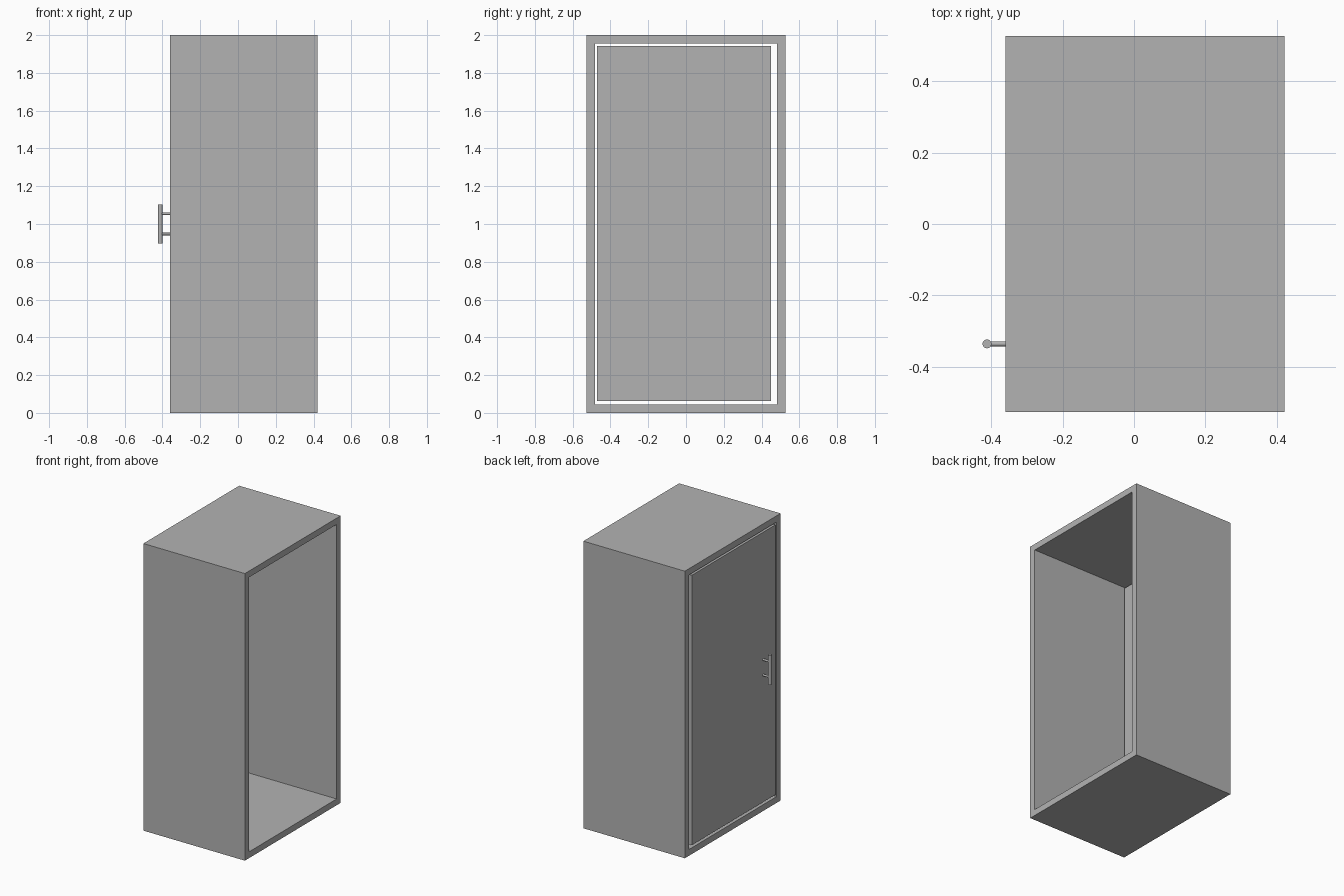
import bpy
import bmesh
import math
from mathutils import Matrix

if "Cube" in bpy.data.objects:
    bpy.data.objects.remove(bpy.data.objects["Cube"], do_unlink=True)

GREY = (0.45, 0.45, 0.45, 1.0)
grey = bpy.data.materials.new("plain_grey")
grey.use_nodes = True
grey.diffuse_color = GREY
grey.node_tree.nodes["Principled BSDF"].inputs["Base Color"].default_value = GREY

FRONT_X, BACK_X = -0.36, 0.422
HALF_Y, HEIGHT, WALL = 0.527, 2.0, 0.044


def add_object(name, bm):
    bmesh.ops.recalc_face_normals(bm, faces=bm.faces)
    mesh = bpy.data.meshes.new(name)
    bm.to_mesh(mesh)
    bm.free()
    mesh.materials.append(grey)
    obj = bpy.data.objects.new(name, mesh)
    bpy.context.collection.objects.link(obj)
    return obj


def rectangle(bm, x, y0, y1, z0, z1):
    return [bm.verts.new((x, y, z)) for y, z in ((y0, z0), (y1, z0), (y1, z1), (y0, z1))]


def cylinder(name, radius, length, matrix):
    bm = bmesh.new()
    bmesh.ops.create_cone(bm, cap_ends=True, segments=32, radius1=radius,
                          radius2=radius, depth=length, matrix=matrix)
    obj = add_object(name, bm)
    bpy.ops.object.select_all(action="DESELECT")
    obj.select_set(True)
    bpy.context.view_layer.objects.active = obj
    bpy.ops.object.shade_smooth_by_angle(angle=math.radians(40))


# Cabinet shell: a rectangular tube, open at both ends
bm = bmesh.new()
loops = []
for x, inset in ((FRONT_X, 0), (BACK_X, 0), (BACK_X, WALL), (FRONT_X, WALL)):
    loops.append(rectangle(bm, x, inset - HALF_Y, HALF_Y - inset, inset, HEIGHT - inset))
for a, b in zip(loops, loops[1:] + loops[:1]):
    for i in range(4):
        j = (i + 1) % 4
        bm.faces.new((a[i], a[j], b[j], b[i]))
add_object("cabinet_shell", bm)

# Door panel, flush with the shell and with a narrow gap all round
bm = bmesh.new()
bmesh.ops.create_cube(bm, size=1, matrix=Matrix.Translation((FRONT_X + 0.022, -0.01, 1.002))
                      @ Matrix.Diagonal((0.044, 0.92, 1.88, 1)))
add_object("door", bm)

# Handle: upright bar on two short posts
HANDLE_X, HANDLE_Y = -0.412, -0.336
cylinder("handle_bar", 0.0125, 0.206, Matrix.Translation((HANDLE_X, HANDLE_Y, 1.0)))
for name, z in (("handle_post_upper", 1.055), ("handle_post_lower", 0.947)):
    cylinder(name, 0.007, FRONT_X - HANDLE_X + 0.002,
             Matrix.Translation(((FRONT_X + HANDLE_X) / 2, HANDLE_Y, z))
             @ Matrix.Rotation(math.pi / 2, 4, "Y"))
